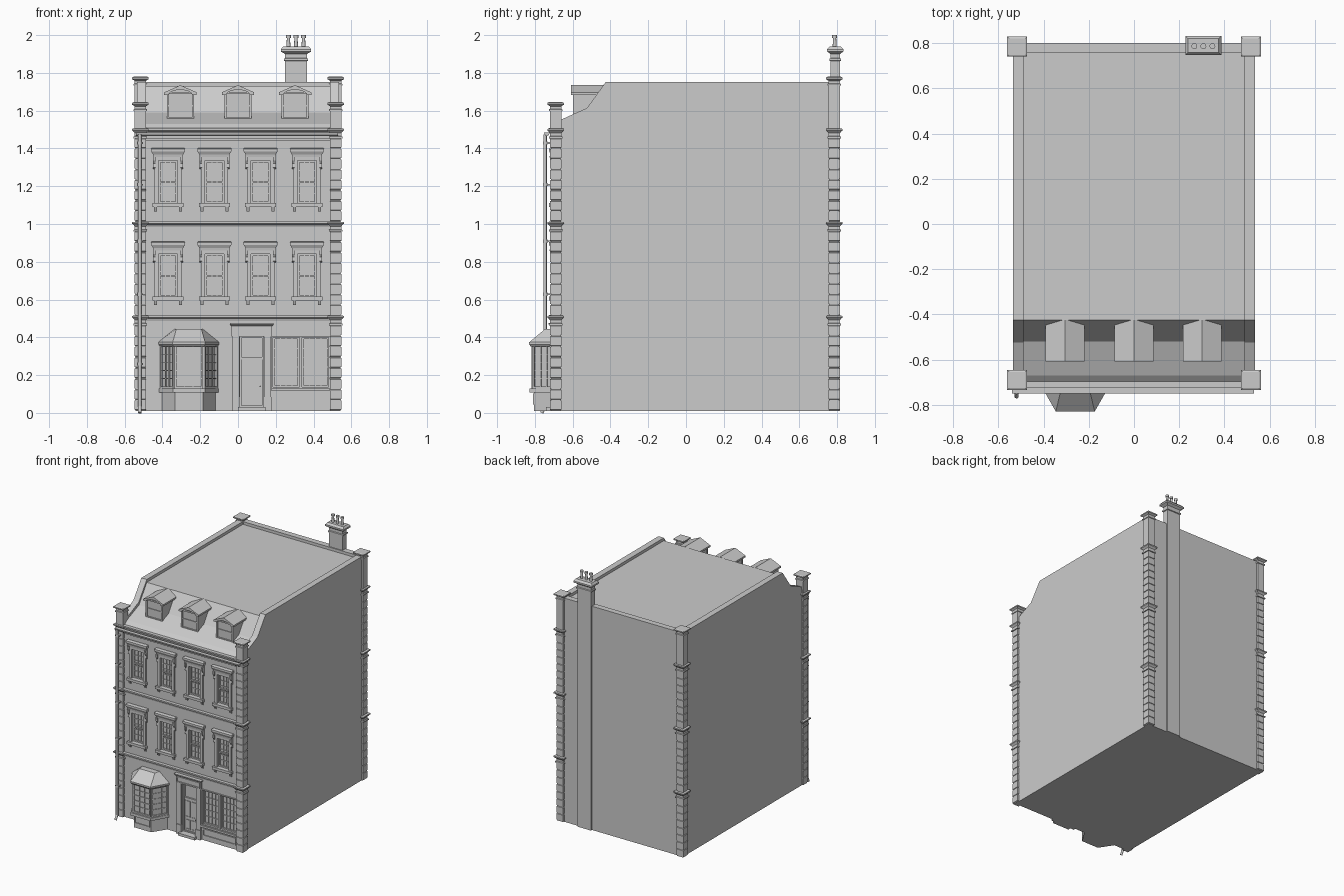
import bpy, bmesh, math
from mathutils import Vector

if "Cube" in bpy.data.objects:
    bpy.data.objects.remove(bpy.data.objects["Cube"])

Y0, Z0 = -0.70, 0.01          # front wall plane, bottom of the walls


def loft(bm, rings):
    """Closed solid through rings of equal point count."""
    vs = [[bm.verts.new(p) for p in r] for r in rings]
    n = len(vs[0])
    for a, b in zip(vs, vs[1:]):
        for i in range(n):
            bm.faces.new((a[i], a[(i + 1) % n], b[(i + 1) % n], b[i]))
    bm.faces.new(vs[0][::-1])
    bm.faces.new(vs[-1])


def prism(bm, pts, axis, a, b):
    f = {'x': lambda p, t: (t, p[0], p[1]), 'y': lambda p, t: (p[0], t, p[1]),
         'z': lambda p, t: (p[0], p[1], t)}[axis]
    loft(bm, [[f(p, t) for p in pts] for t in (a, b)])


def box(bm, x0, x1, y0, y1, z0, z1):
    prism(bm, [(x0, y0), (x1, y0), (x1, y1), (x0, y1)], 'z', z0, z1)


def stack(bm, cx, cy, prof):
    """Square moulded shaft from (half x, half y, z) steps."""
    loft(bm, [[(cx - a, cy - b, z), (cx + a, cy - b, z), (cx + a, cy + b, z), (cx - a, cy + b, z)]
              for a, b, z in prof])


def tube(bm, p0, p1, r0, r1=None, seg=12):
    p0, p1 = Vector(p0), Vector(p1)
    d = p1 - p0
    m = d.to_track_quat('Z', 'Y').to_matrix().to_4x4()
    m.translation = (p0 + p1) / 2
    bmesh.ops.create_cone(bm, cap_ends=True, segments=seg, radius1=r0,
                          radius2=r0 if r1 is None else r1, depth=d.length, matrix=m)


def sash(bm, p0, p1, z0, z1, cols, rows, out=0.0, fr=0.010, bw=0.0045):
    """Framed glazing grid standing on the edge p0-p1, outward to its right."""
    p0, p1 = Vector(p0), Vector(p1)
    w = (p1 - p0).length
    u = (p1 - p0) / w
    n = Vector((u.y, -u.x))

    def bar(a, b, c, d, t):
        q = [p0 + u * a + n * (out - 0.005), p0 + u * b + n * (out - 0.005),
             p0 + u * b + n * (out + t), p0 + u * a + n * (out + t)]
        prism(bm, q, 'z', c, d)
    for a, b, c, d in ((0, fr, z0, z1), (w - fr, w, z0, z1), (fr, w - fr, z0, z0 + fr), (fr, w - fr, z1 - fr, z1)):
        bar(a, b, c, d, 0.010)
    for i in range(1, cols):
        x = fr + (w - 2 * fr) * i / cols
        bar(x - bw / 2, x + bw / 2, z0 + fr, z1 - fr, 0.006)
    for i in range(1, rows):
        z = z0 + fr + (z1 - z0 - 2 * fr) * i / rows
        bar(fr, w - fr, z - bw / 2, z + bw / 2, 0.005)


def border(bm, x0, x1, z0, z1, y, t, w):
    """Raised rectangular moulding on the front."""
    for a, b, c, d in ((x0, x0 + w, z0, z1), (x1 - w, x1, z0, z1), (x0 + w, x1 - w, z0, z0 + w), (x0 + w, x1 - w, z1 - w, z1)):
        box(bm, a, b, y - t, y + 0.004, c, d)


def part(name, build, smooth=False):
    bm = bmesh.new()
    build(bm)
    bmesh.ops.recalc_face_normals(bm, faces=bm.faces)
    me = bpy.data.meshes.new(name)
    bm.to_mesh(me)
    bm.free()
    ob = bpy.data.objects.new(name, me)
    bpy.context.collection.objects.link(ob)
    if smooth:
        bpy.ops.object.select_all(action='DESELECT')
        ob.select_set(True)
        bpy.context.view_layer.objects.active = ob
        bpy.ops.object.shade_smooth_by_angle(angle=math.radians(35))
    return ob


WX = [-0.37, -0.125, 0.12, 0.365]      # upper window centres
WZ = [0.0, 0.495]                      # storey offsets
SHOP = [(0.185, 0.325), (0.34, 0.48)]


# Main block with mansard roof, window pockets cut in its front
def body(bm):
    prism(bm, [(Y0, Z0), (Y0, 1.505), (-0.67, 1.53), (-0.52, 1.59), (-0.425, 1.73), (0.79, 1.73), (0.79, Z0)], 'x', -0.49, 0.49)


def pockets(bm):
    for x in WX:
        for dz in WZ:
            box(bm, x - 0.05, x + 0.05, Y0 - 0.1, Y0 + 0.02, 0.615 + dz, 0.84 + dz)
    for a, b in SHOP:
        box(bm, a, b, Y0 - 0.1, Y0 + 0.02, 0.135, 0.40)
    box(bm, 0.01, 0.135, Y0 - 0.1, Y0 + 0.025, 0.03, 0.405)


house = part("house_body", body)
cutter = part("opening_cutter", pockets)
cutter.hide_render = True
mod = house.modifiers.new("openings", 'BOOLEAN')
mod.object, mod.operation, mod.solver = cutter, 'DIFFERENCE', 'EXACT'
bpy.context.view_layer.objects.active = house
bpy.ops.object.modifier_apply(modifier=mod.name)
bpy.data.objects.remove(cutter)


# Party walls, back wall with parapet and chimney breast
def side_walls(bm):
    for s in (-1, 1):
        prism(bm, [(Y0, Z0), (Y0, 1.54), (-0.656, 1.555), (-0.524, 1.614), (-0.425, 1.752), (0.80, 1.752), (0.80, Z0)],
              'x', s * 0.488, s * 0.535)


part("side_walls", side_walls)
part("back_wall", lambda bm: box(bm, -0.489, 0.489, 0.757, 0.802, Z0, 1.752))


# Rusticated corner piers with bands at each storey
def piers(bm):
    for s in (-1, 1):
        for cy, top in ((-0.69, 1.645), (0.785, 1.78)):
            prof = []
            for lo, hi in ((Z0, 0.515), (0.515, 1.012), (1.012, 1.505)):
                n, base, neck = 8, lo, hi - 0.052
                h = (neck - base) / n
                for i in range(n):
                    z = base + i * h
                    prof += [(0.026, z), (0.026, z + 0.005), (0.030, z + 0.007), (0.030, z + h - 0.002), (0.026, z + h)]
                prof += [(0.036, neck), (0.036, neck + 0.009), (0.030, neck + 0.012), (0.030, hi - 0.024),
                         (0.037, hi - 0.016), (0.044, hi - 0.010), (0.044, hi - 0.001)]
            t = top
            prof += [(0.030, 1.505), (0.030, t - 0.048), (0.035, t - 0.046), (0.035, t - 0.038), (0.030, t - 0.035), (0.030, t - 0.022),
                     (0.044, t - 0.013), (0.044, t - 0.004), (0.036, t)]
            stack(bm, s * 0.517, cy, [(a, a, z) for a, z in prof])


part("corner_piers", piers)


# String courses and main cornice across the front
def courses(bm):
    for t in (0.517, 1.014, 1.507):
        prism(bm, [(Y0 + 0.01, t - 0.03), (Y0 - 0.006, t - 0.03), (Y0 - 0.01, t - 0.018), (Y0 - 0.026, t - 0.011), (Y0 - 0.026, t), (Y0 + 0.03, t)],
              'x', -0.49, 0.49)
    prism(bm, [(Y0 + 0.01, 1.44), (Y0 - 0.008, 1.44), (Y0 - 0.008, 1.452), (Y0 + 0.01, 1.452)], 'x', -0.49, 0.49)


part("string_courses", courses)


# Upper windows: sashes and stone surrounds
def sashes(bm):
    for x in WX:
        for dz in WZ:
            sash(bm, (x - 0.05, Y0 + 0.02), (x + 0.05, Y0 + 0.02), 0.615 + dz, 0.84 + dz, 3, 5)
            box(bm, x - 0.04, x + 0.04, Y0 + 0.007, Y0 + 0.021, 0.722 + dz, 0.731 + dz)
    for a, b in SHOP:
        sash(bm, (a, Y0 + 0.02), (b, Y0 + 0.02), 0.135, 0.40, 4, 5)


def surrounds(bm):
    for x in WX:
        for dz in WZ:
            for s in (-1, 1):
                box(bm, x + s * 0.05, x + s * 0.072, Y0 - 0.010, Y0 + 0.002, 0.61 + dz, 0.86 + dz)
                # scrolled console and sill bracket
                prism(bm, [(Y0, 0.865 + dz), (Y0 - 0.022, 0.865 + dz), (Y0 - 0.020, 0.84 + dz), (Y0 - 0.011, 0.825 + dz),
                           (Y0 - 0.013, 0.805 + dz), (Y0, 0.795 + dz)], 'x', x + s * 0.066, x + s * 0.080)
                prism(bm, [(Y0, 0.595 + dz), (Y0 - 0.018, 0.595 + dz), (Y0 - 0.008, 0.57 + dz), (Y0, 0.57 + dz)],
                      'x', x + s * 0.058, x + s * 0.074)
            box(bm, x - 0.072, x + 0.072, Y0 - 0.010, Y0 + 0.002, 0.84 + dz, 0.865 + dz)
            stack(bm, x, Y0, [(0.080, 0.014, 0.86 + dz), (0.080, 0.016, 0.873 + dz), (0.090, 0.025, 0.89 + dz), (0.090, 0.025, 0.903 + dz), (0.086, 0.018, 0.907 + dz)])
            box(bm, x - 0.082, x + 0.082, Y0 - 0.024, Y0 + 0.01, 0.595 + dz, 0.615 + dz)


part("window_sashes", sashes)
part("window_surrounds", surrounds)


# Shopfront beside the door
def shopfront(bm):
    border(bm, 0.178, 0.487, 0.128, 0.407, Y0, 0.008, 0.008)
    box(bm, 0.325, 0.34, Y0 - 0.008, Y0 + 0.002, 0.135, 0.40)
    box(bm, 0.178, 0.487, Y0 - 0.018, Y0 + 0.002, 0.115, 0.13)
    border(bm, 0.19, 0.475, 0.045, 0.102, Y0, 0.007, 0.008)


part("shopfront", shopfront)


# Door with surround, overpanel and step
def door(bm):
    y = Y0 + 0.025
    border(bm, 0.01, 0.135, 0.03, 0.405, y, 0.015, 0.009)
    box(bm, 0.019, 0.126, y - 0.013, y, 0.282, 0.296)
    box(bm, 0.019, 0.126, y - 0.007, y + 0.001, 0.03, 0.282)
    for x in (0.026, 0.077):
        border(bm, x, x + 0.042, 0.05, 0.125, y - 0.007, 0.004, 0.005)
        border(bm, x, x + 0.042, 0.145, 0.27, y - 0.007, 0.004, 0.005)
    tube(bm, (0.118, y - 0.007, 0.14), (0.118, y - 0.02, 0.14), 0.004, seg=8)


def door_surround(bm):
    for a, b in ((-0.03, 0.008), (0.137, 0.175)):
        box(bm, a, b, Y0 - 0.012, Y0 + 0.002, Z0, 0.41)
        box(bm, a - 0.003, b + 0.003, Y0 - 0.018, Y0 + 0.002, Z0, 0.085)
    box(bm, -0.035, 0.18, Y0 - 0.014, Y0 + 0.002, 0.405, 0.462)
    border(bm, -0.028, 0.173, 0.412, 0.457, Y0 - 0.014, 0.007, 0.007)
    stack(bm, 0.0725, Y0, [(0.108, 0.016, 0.46), (0.116, 0.028, 0.468), (0.116, 0.028, 0.476)])
    box(bm, 0.0, 0.145, Y0 - 0.04, Y0 + 0.02, Z0, 0.03)


part("door", door)
part("door_surround", door_surround)

# Canted bay window
BX = -0.26


def trap(hb, hf, yf):
    return [(BX - hb, Y0 + 0.005), (BX - hf, yf), (BX + hf, yf), (BX + hb, Y0 + 0.005)]


def bay(bm):
    prism(bm, trap(0.145, 0.074, -0.805), 'z', Z0, 0.108)
    prism(bm, trap(0.160, 0.085, -0.828), 'z', 0.108, 0.130)
    core = trap(0.145, 0.076, -0.808)
    prism(bm, core, 'z', 0.13, 0.36)
    for p, q, c in zip(core, core[1:], (3, 3, 3)):
        sash(bm, p, q, 0.13, 0.36, c, 5, fr=0.011)
    border(bm, BX - 0.066, BX + 0.066, 0.045, 0.102, -0.805, 0.006, 0.007)
    loft(bm, [[(x, y, z) for x, y in trap(a, b, c)] for a, b, c, z in
              ((0.155, 0.082, -0.822, 0.352), (0.163, 0.086, -0.83, 0.362), (0.163, 0.086, -0.83, 0.374), (0.075, 0.066, -0.745, 0.445))])


part("bay_window", bay)


# Gabled dormers
def dormers(bm):
    for x in (-0.305, 0.0, 0.302):
        prism(bm, [(x - 0.070, 1.54), (x + 0.070, 1.54), (x + 0.070, 1.70), (x, 1.728), (x - 0.070, 1.70)], 'y', -0.588, -0.43)
        arch = [(x + 0.062 * math.cos(a), 1.684 + 0.026 * math.sin(a)) for a in [math.pi * i / 8 for i in range(9)]]
        prism(bm, [(x - 0.086, 1.684), (x - 0.086, 1.697), (x, 1.735), (x + 0.086, 1.697), (x + 0.086, 1.684)] + arch, 'y', -0.608, -0.425)
        border(bm, x - 0.072, x + 0.072, 1.553, 1.70, -0.588, 0.009, 0.011)
        box(bm, x - 0.061, x + 0.061, -0.593, -0.586, 1.622, 1.629)


part("dormers", dormers)


# Chimney stack, breast and pots
def chimney(bm):
    stack(bm, 0.307, 0.79, [(a, b, z) for a, b, z in (
        (0.058, 0.025, Z0), (0.058, 0.025, 1.862), (0.064, 0.031, 1.865), (0.064, 0.031, 1.875), (0.058, 0.025, 1.878), (0.058, 0.025, 1.90),
        (0.080, 0.043, 1.913), (0.080, 0.043, 1.925), (0.068, 0.030, 1.940))])


def pots(bm):
    for x in (0.267, 0.307, 0.347):
        tube(bm, (x, 0.787, 1.935), (x, 0.787, 1.99), 0.011, 0.008)
        tube(bm, (x, 0.787, 1.986), (x, 0.787, 2.0), 0.013)


part("chimney", chimney)
part("chimney_pots", pots, True)


# Gutter and downpipe
def rainwater(bm):
    half = [(-0.737 + 0.014 * math.cos(a), 1.484 + 0.018 * math.sin(a)) for a in [math.pi + math.pi * i / 8 for i in range(9)]]
    prism(bm, half, 'x', -0.54, 0.53)
    x, y = -0.52, -0.746
    tube(bm, (x, y, 0.03), (x, y, 1.475), 0.009)
    tube(bm, (x, y, 0.035), (x, y - 0.018, 0.0), 0.009)
    for z in (0.25, 0.62, 0.9, 1.2, 1.42):
        tube(bm, (x, y, z), (x, y, z + 0.018), 0.012)
        box(bm, x - 0.016, x + 0.016, y, Y0 - 0.015, z + 0.004, z + 0.013)


part("gutter_and_downpipe", rainwater, True)
